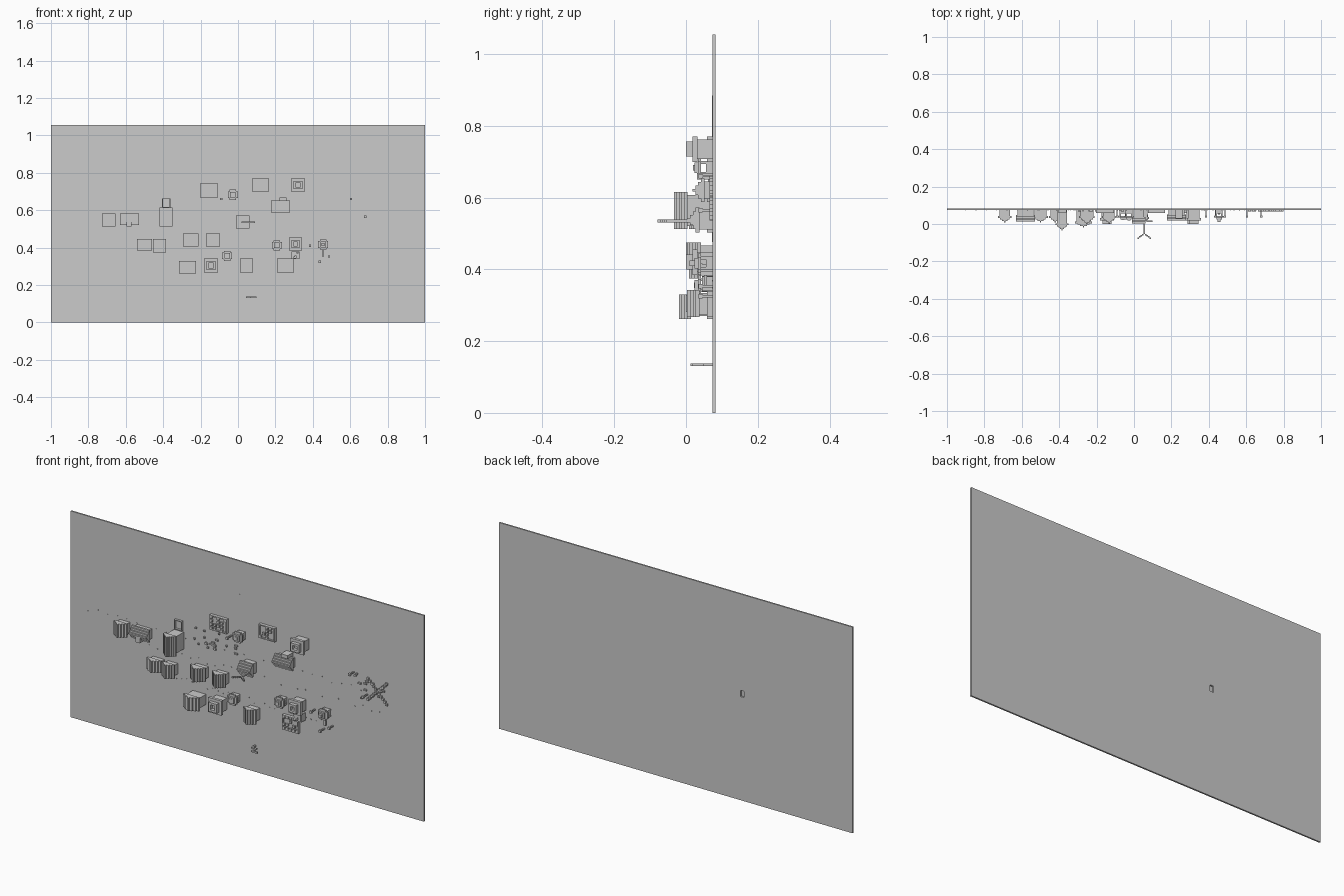
import bpy, bmesh, random
from mathutils import Matrix, Vector

if "Cube" in bpy.data.objects:
    bpy.data.objects.remove(bpy.data.objects["Cube"])

V = 2 / 256          # voxel size
BASE = 0.074         # front face of the plate
random.seed(4)


def build(name, boxes):
    """One object from boxes (x0, x1, z0, z1, y_front, y_back)."""
    bm = bmesh.new()
    for x0, x1, z0, z1, y0, y1 in boxes:
        m = Matrix.Translation(Vector(((x0 + x1) / 2, (y0 + y1) / 2, (z0 + z1) / 2)))
        m = m @ Matrix.Diagonal((x1 - x0, y1 - y0, z1 - z0, 1))
        bmesh.ops.create_cube(bm, size=1, matrix=m)
    me = bpy.data.meshes.new(name)
    bm.to_mesh(me)
    bm.free()
    ob = bpy.data.objects.new(name, me)
    bpy.context.collection.objects.link(ob)
    return ob


def frame(x0, x1, z0, z1, t, y0, y1):
    return [(x0, x1, z0, z0 + t, y0, y1), (x0, x1, z1 - t, z1, y0, y1),
            (x0, x0 + t, z0 + t, z1 - t, y0, y1), (x1 - t, x1, z0 + t, z1 - t, y0, y1)]


def house(name, x0, x1, z0, z1, eave, ridge, along='z', porch=None):
    """Walls plus a stepped gable roof that rises towards -y."""
    boxes = [(x0 + V, x1 - V, z0 + V, z1 - V, eave, BASE)]
    span = (x1 - x0) if along == 'z' else (z1 - z0)
    n = max(2, round((eave - ridge) / V))
    dh, dw = (eave - ridge) / n, (span / 2 - V / 2) / (n - 1)
    for i in range(n):
        y = eave - i * dh
        a, b = (i * dw, 0) if along == 'z' else (0, i * dw)
        boxes.append((x0 + a, x1 - a, z0 + b, z1 - b, y - dh, y + 0.002))
    # door step on the lower wall
    c = (x0 + x1) / 2
    boxes.append((c - V, c + V, z0, z0 + V, BASE - 2 * V, BASE))
    if porch:
        boxes.append(porch)
    return build(name, boxes)


def tower(name, x0, x1, z0, z1):
    """Square tower: body, overhanging deck, raised top ring."""
    w = 0.014
    build(name, [(x0 + V, x1 - V, z0 + V, z1 - V, 0.03, BASE),
                 (x0, x1, z0, z1, 0.018, 0.032)]
          + frame(x0 + w, x1 - w, z0 + w, z1 - w, 0.011, 0.0, 0.02))


def well(name, cx, cz, r=0.027, top=0.012):
    """Ring wall, four posts and a stepped cap."""
    q, p = r * 0.65, r * 0.55
    boxes = frame(cx - q, cx + q, cz - q, cz + q, V, 0.056, BASE)
    for sx in (-1, 1):
        for sz in (-1, 1):
            x, z = cx + sx * p, cz + sz * p
            boxes.append((x - V / 2, x + V / 2, z - V / 2, z + V / 2, 0.038, BASE))
    boxes += [(cx - r, cx + r, cz - q, cz + q, 0.034, 0.042),
              (cx - q, cx + q, cz - r, cz + r, 0.034, 0.042),
              (cx - p, cx + p, cz - p, cz + p, 0.024, 0.035),
              (cx - V, cx + V, cz - V, cz + V, top, 0.025)]
    build(name, boxes)


def field(name, x0, x1, z0, z1, h=0.016):
    """Low fenced plot with a chequer of crops."""
    boxes = [(x0, x1, z0, z1, BASE - h * 0.5, BASE)]
    boxes += frame(x0, x1, z0, z1, V * 0.7, BASE - h, BASE)
    nx, nz = 5, 4
    for i in range(nx):
        for j in range(nz):
            if random.random() < 0.55:
                x = x0 + (i + 0.5) * (x1 - x0) / nx
                z = z0 + (j + 0.5) * (z1 - z0) / nz
                boxes.append((x - V * .8, x + V * .8, z - V * .8, z + V * .8, BASE - h, BASE))
    build(name, boxes)


# Ground plate with a small opening behind one house
hx0, hx1, hz0, hz1 = -0.386, -0.366, 0.53, 0.562
build("ground_plate", [(-1, hx0, 0, 1.055, BASE, 0.082), (hx1, 1, 0, 1.055, BASE, 0.082),
                       (hx0, hx1, 0, hz0, BASE, 0.082), (hx0, hx1, hz1, 1.055, BASE, 0.082)])

# Houses
house("house_far_left", -0.727, -0.655, 0.513, 0.583, 0.04, 0.008)
house("long_house_left", -0.63, -0.53, 0.52, 0.583, 0.045, 0.014, 'x',
      (-0.595, -0.57, 0.513, 0.55, 0.02, BASE))
house("tall_house", -0.42, -0.35, 0.513, 0.615, 0.002, -0.034)
house("house_lower_left_a", -0.54, -0.46, 0.385, 0.445, 0.04, 0.008)
house("house_lower_left_b", -0.455, -0.385, 0.375, 0.445, 0.04, 0.008)
house("house_middle_a", -0.294, -0.21, 0.406, 0.475, 0.04, 0.0)
house("house_middle_b", -0.171, -0.096, 0.406, 0.475, 0.04, 0.003)
house("large_house", -0.315, -0.225, 0.262, 0.33, 0.012, -0.02)
house("house_bottom", 0.01, 0.08, 0.267, 0.342, 0.035, 0.003)
house("house_upper_right", 0.176, 0.278, 0.588, 0.653, 0.05, 0.018, 'x',
      (0.222, 0.26, 0.65, 0.668, 0.03, BASE))
house("mill_house", -0.01, 0.062, 0.503, 0.572, 0.035, 0.003, 'x')

# Towers
tower("tower_top_right", 0.283, 0.358, 0.70, 0.77)
tower("tower_bottom_left", -0.182, -0.107, 0.267, 0.342)
tower("tower_right", 0.273, 0.342, 0.385, 0.455)

# Wells
well("well_top", -0.027, 0.683, top=0.02)
well("well_bottom", -0.058, 0.356, top=0.022)
well("well_middle", 0.208, 0.412, top=0.02)
well("well_right", 0.455, 0.417, top=0.01)

# Fields and small plots
field("field_top_left", -0.203, -0.107, 0.668, 0.743)
field("field_top_right", 0.075, 0.166, 0.70, 0.77)
field("field_bottom_right", 0.208, 0.30, 0.267, 0.342)
field("small_plot", 0.285, 0.33, 0.34, 0.38, 0.03)

# Open gate frame above the tall house
build("gate_frame", frame(-0.406, -0.362, 0.613, 0.663, 0.004, 0.062, BASE))

# Crossed mill blades lying on the plate
s = 0.0105
build("crossed_blades", [(0.74 + k * i * s - s * .55, 0.74 + k * i * s + s * .55,
                          0.597 + i * s - s * .55, 0.597 + i * s + s * .55, 0.066, BASE)
                         for i in range(-5, 6) for k in (1, -1) if i or k == 1])

# Forked beam standing out from the mill house
t = V / 2
fork = [(0.055 - t, 0.055 + t, 0.535 - t, 0.535 + t, -0.05, 0.02)]
for i in range(5):
    for k in (-1, 1):
        x, y = 0.055 + k * i * V, -0.05 - i * V * 0.8
        fork.append((x - t, x + t, 0.535 - t, 0.535 + t, y - t, y + t))
build("forked_beam", fork)

# Zigzag fence in the foreground
build("zigzag_fence", [(0.07, 0.10, 0.13, 0.138, 0.012, 0.02), (0.066, 0.074, 0.13, 0.138, 0.012, 0.05),
                       (0.043, 0.074, 0.13, 0.138, 0.042, 0.05), (0.043, 0.051, 0.13, 0.138, 0.042, BASE)])

# Lamp posts
posts = []
for x, z in [(-0.09, 0.66), (0.604, 0.66), (0.385, 0.41), (0.437, 0.325), (0.487, 0.353), (0.68, 0.565)]:
    posts += [(x - .003, x + .003, z - .003, z + .003, 0.045, BASE),
              (x - .006, x + .006, z - .006, z + .006, 0.035, 0.046)]
posts.append((0.45, 0.459, 0.353, 0.385, 0.05, 0.058))
build("lamp_posts", posts)

# Scattered logs and stones
logs = []
for cx, cz, rx, rz, n in [(-0.18, 0.61, 0.12, 0.045, 22), (0.70, 0.60, 0.09, 0.06, 14)]:
    for _ in range(n):
        x, z = cx + random.uniform(-rx, rx), cz + random.uniform(-rz, rz)
        l = random.choice((V / 2, V))
        logs.append((x - l, x + l, z - t, z + t, BASE - V, BASE))
build("scattered_logs", logs)

# Path pebbles and a thin marker strip, almost flush with the plate
pebbles = [(-0.043, -0.037, 0.70, 0.885, BASE - .001, BASE)]
for za, x0, x1 in [(0.49, -0.6, 0.75), (0.36, -0.4, 0.45), (0.58, -0.9, 0.7)]:
    for i in range(30):
        x = x0 + (x1 - x0) * i / 29
        z = za + random.uniform(-0.012, 0.012)
        pebbles.append((x - .002, x + .002, z - .002, z + .002, BASE - .002, BASE))
build("path_pebbles", pebbles)
